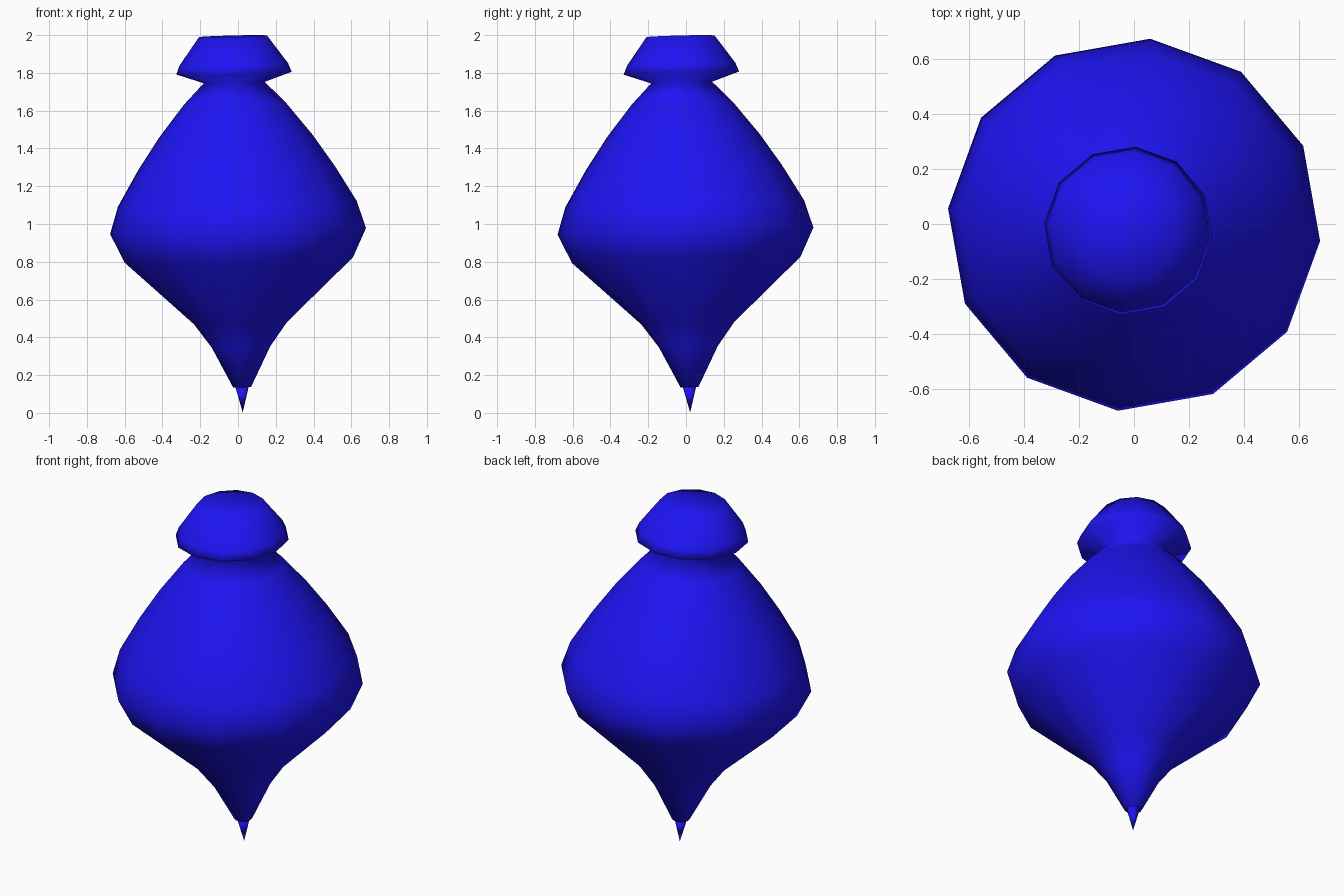
import bpy, bmesh, math
from mathutils import Matrix

if "Cube" in bpy.data.objects:
    bpy.data.objects.remove(bpy.data.objects["Cube"])

SIDES = 12
PHASE = math.radians(-5)
LEAN = 0.0257

blue = bpy.data.materials.new("blue")
blue.diffuse_color = (0.013, 0.007, 0.9, 1)
blue.use_nodes = True
blue.node_tree.nodes["Principled BSDF"].inputs["Base Color"].default_value = blue.diffuse_color


def lathe(name, profile):
    """Spin an (r, z) profile with SIDES steps; r = 0 makes a pole."""
    bm = bmesh.new()
    rings = []
    for r, z in profile:
        if r == 0:
            rings.append([bm.verts.new((0, 0, z))] * SIDES)
        else:
            rings.append([bm.verts.new((r * math.cos(PHASE + i * math.tau / SIDES),
                                        r * math.sin(PHASE + i * math.tau / SIDES), z))
                          for i in range(SIDES)])
    for a, b in zip(rings, rings[1:]):
        for i in range(SIDES):
            j = (i + 1) % SIDES
            corners = list(dict.fromkeys((a[i], a[j], b[j], b[i])))
            bm.faces.new(corners)
    bmesh.ops.recalc_face_normals(bm, faces=bm.faces)
    # the whole top leans slightly towards the left front
    bm.transform(Matrix.Translation((0.025, 0.022, 0))
                 @ Matrix.Rotation(-LEAN, 4, 'Y') @ Matrix.Rotation(LEAN, 4, 'X'))
    for f in bm.faces:
        f.smooth = True
    mesh = bpy.data.meshes.new(name)
    bm.to_mesh(mesh)
    bm.free()
    mesh.materials.append(blue)
    obj = bpy.data.objects.new(name, mesh)
    bpy.context.collection.objects.link(obj)
    return obj


# Turned body with neck and knob
lathe("body", [(0, 0.135), (0.048, 0.137), (0.156, 0.35), (0.247, 0.475),
               (0.607, 0.81), (0.68, 0.963), (0.635, 1.107), (0.522, 1.298),
               (0.407, 1.467), (0.271, 1.638), (0.162, 1.75),
               (0.307, 1.80), (0.288, 1.847), (0.181, 1.995), (0, 1.995)])

# Pointed spinning tip
lathe("tip", [(0, 0.002), (0.036, 0.14), (0, 0.14)])
